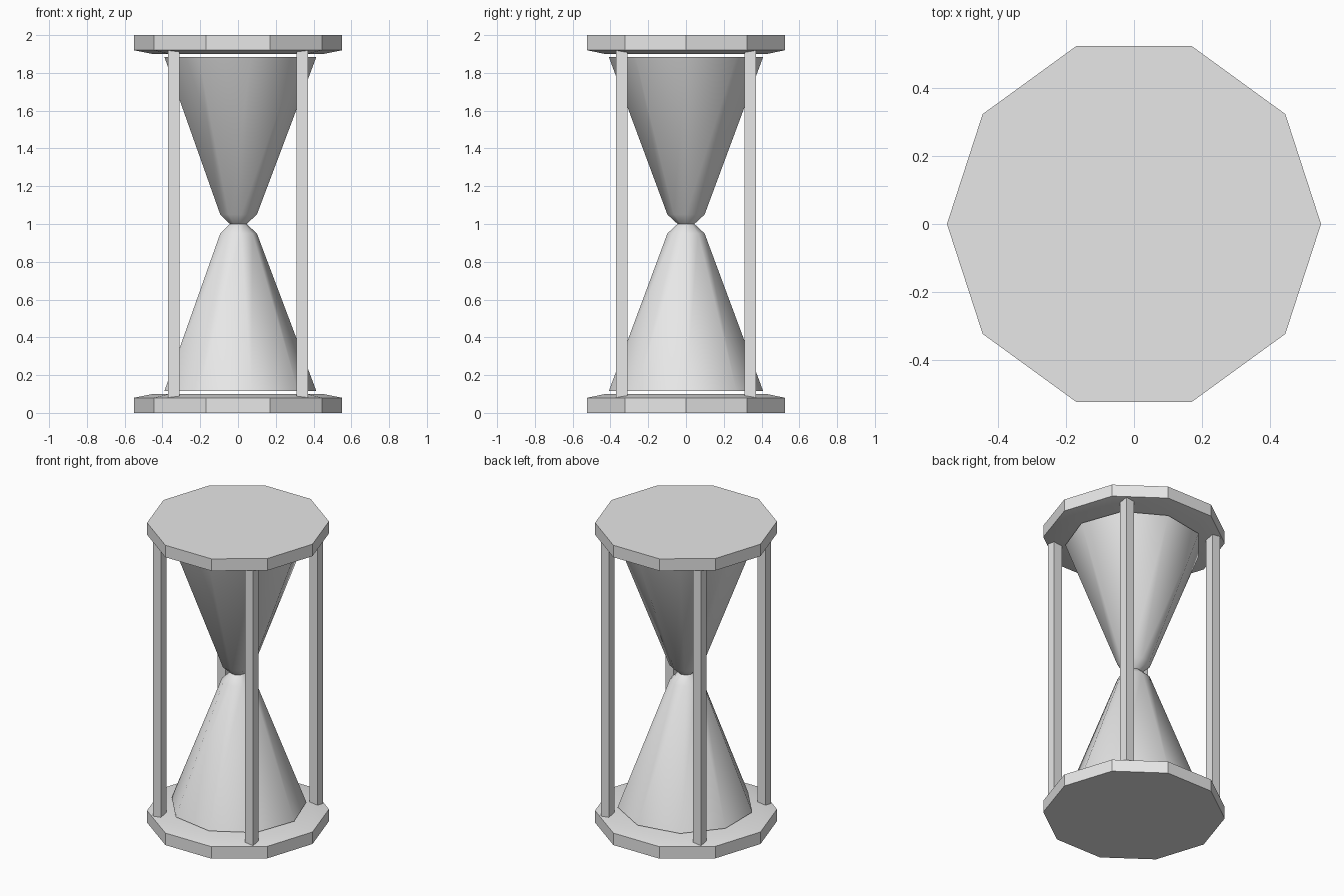
import bpy, bmesh, math

cube = bpy.data.objects.get("Cube")
if cube:
    bpy.data.objects.remove(cube, do_unlink=True)

grey = bpy.data.materials.new("light_grey")
grey.use_nodes = True
colour = (0.8, 0.8, 0.8, 1)
grey.diffuse_color = colour
grey.node_tree.nodes["Principled BSDF"].inputs["Base Color"].default_value = colour


def finish(name, bm, angle=None):
    bmesh.ops.recalc_face_normals(bm, faces=bm.faces)
    mesh = bpy.data.meshes.new(name)
    bm.to_mesh(mesh)
    bm.free()
    mesh.materials.append(grey)
    obj = bpy.data.objects.new(name, mesh)
    bpy.context.collection.objects.link(obj)
    if angle:
        bpy.ops.object.select_all(action="DESELECT")
        obj.select_set(True)
        bpy.context.view_layer.objects.active = obj
        bpy.ops.object.shade_smooth_by_angle(angle=math.radians(angle))
    return obj


def lathe(name, profile, sides, angle):
    """Stack polygon rings of (radius, z) and cap both ends."""
    bm = bmesh.new()
    rings = []
    for r, z in profile:
        turns = [math.tau * i / sides for i in range(sides)]
        rings.append([bm.verts.new((r * math.cos(t), r * math.sin(t), z)) for t in turns])
    for low, high in zip(rings, rings[1:]):
        for i in range(sides):
            j = (i + 1) % sides
            bm.faces.new((low[i], low[j], high[j], high[i]))
    bm.faces.new(rings[0][::-1])
    bm.faces.new(rings[-1])
    return finish(name, bm, angle)


# End plates with a shallow bevel on the inner side
plate = [(0.55, 0), (0.55, 0.08), (0.45, 0.10)]
lathe("bottom_plate", plate, 10, 30)
lathe("top_plate", [(r, 2 - z) for r, z in plate], 10, 30)

# Glass bulbs meeting at the narrow neck
bulb = [(0.415, 0.115), (0.10, 0.95), (0.045, 1.0)]
lathe("glass_bulbs", bulb + [(r, 2 - z) for r, z in bulb[-2::-1]], 9, 45)

# Four square posts
for side, x in (("left", 0.34), ("right", -0.34)):
    for end, y in (("front", -0.34), ("back", 0.34)):
        bm = bmesh.new()
        bmesh.ops.create_cube(bm, size=1)
        bmesh.ops.scale(bm, vec=(0.06, 0.06, 1.84), verts=bm.verts)
        bmesh.ops.translate(bm, vec=(x, y, 1), verts=bm.verts)
        finish(f"{end}_{side}_post", bm)
